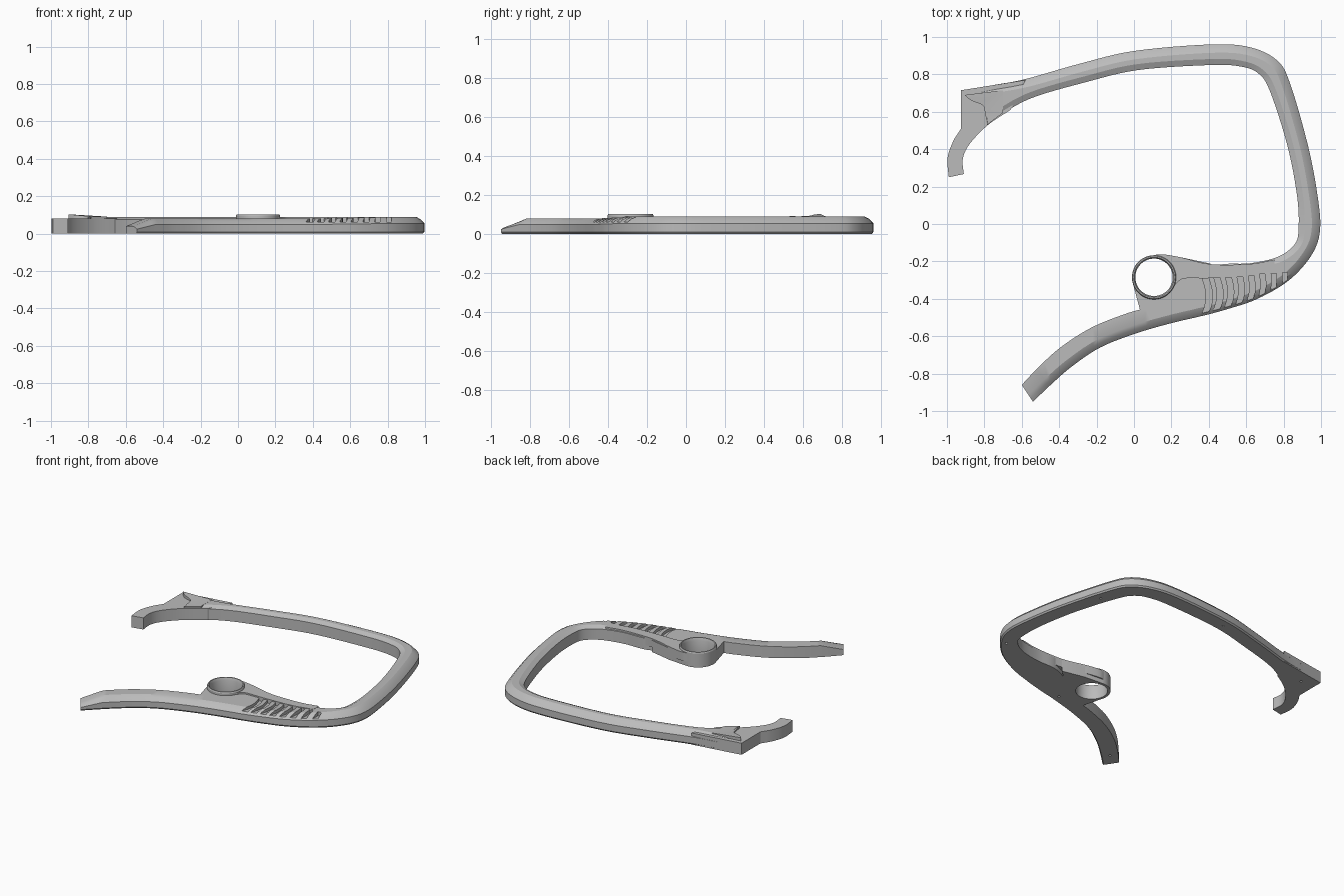
import bpy, bmesh, math
from mathutils import Vector

cube = bpy.data.objects.get("Cube")
if cube:
    bpy.data.objects.remove(cube, do_unlink=True)

grey = bpy.data.materials.new("plain_grey")
grey.use_nodes = True
grey.diffuse_color = (0.5, 0.5, 0.5, 1)
grey.node_tree.nodes["Principled BSDF"].inputs["Base Color"].default_value = grey.diffuse_color


def finish(name, bm):
    """Turn a bmesh into a named grey object."""
    bmesh.ops.recalc_face_normals(bm, faces=bm.faces)
    mesh = bpy.data.meshes.new(name)
    bm.to_mesh(mesh)
    bm.free()
    mesh.materials.append(grey)
    obj = bpy.data.objects.new(name, mesh)
    bpy.context.collection.objects.link(obj)
    return obj


def smooth_path(points, steps=6):
    """Catmull-Rom curve through points of any dimension."""
    pts = [Vector(p) for p in points]
    pts = [pts[0] * 2 - pts[1]] + pts + [pts[-1] * 2 - pts[-2]]
    out = []
    for a, b, c, d in zip(pts, pts[1:], pts[2:], pts[3:]):
        for i in range(steps):
            t = i / steps
            out.append(b + (c - a) * (t / 2) + (a * 2 - b * 5 + c * 4 - d) * (t * t / 2)
                       + (b * 3 - a - c * 3 + d) * (t ** 3 / 2))
    return out + [pts[-2]]


def prism(name, outline, top, bottom=0.0):
    """Extrude an outline; top is a height or a function of x and y."""
    height = top if callable(top) else lambda x, y: top
    bm = bmesh.new()
    low = [bm.verts.new((p[0], p[1], bottom)) for p in outline]
    high = [bm.verts.new((p[0], p[1], height(p[0], p[1]))) for p in outline]
    bm.faces.new(low)
    bm.faces.new(high)
    for i in range(len(low)):
        j = (i + 1) % len(low)
        bm.faces.new((low[i], low[j], high[j], high[i]))
    bmesh.ops.triangulate(bm, faces=[f for f in bm.faces if len(f.verts) > 4])
    return finish(name, bm)


def circle(x, y, radius, count=48):
    return [(x + radius * math.cos(i * math.tau / count),
             y + radius * math.sin(i * math.tau / count)) for i in range(count)]


def cut(obj, cutters):
    for cutter in cutters:
        cutter.hide_render = True
        mod = obj.modifiers.new("cut", "BOOLEAN")
        mod.operation = "DIFFERENCE"
        mod.solver = "EXACT"
        mod.object = cutter
        bpy.context.view_layer.objects.active = obj
        bpy.ops.object.modifier_apply(modifier=mod.name)


def soften(obj, degrees=25):
    bpy.ops.object.select_all(action="DESELECT")
    obj.select_set(True)
    bpy.context.view_layer.objects.active = obj
    bpy.ops.object.shade_smooth_by_angle(angle=math.radians(degrees))


def section(outer, inner, top):
    """Cross-section of the frame, from the outer foot to the inner foot."""
    across = (inner - outer).normalized()
    scale = top / 0.09
    round_in = max(0, min(1, (top - 0.08) / 0.01))
    rows = [(outer, 0.008, 0), (outer, 0, 0.01), (outer, 0, 0.055 * scale),
            (outer, 0.022, 0.078 * scale), (outer, 0.045, top),
            (inner, -0.03 * round_in - 0.002, top),
            (inner, 0, top - 0.014 * round_in - 0.001), (inner, 0, 0)]
    return [(*(base + across * inset), z) for base, inset, z in rows]


# Frame: outer edge, inner edge and height at each station
stations = [
    (-.54, -.95, -.6, -.86, .04), (-.44, -.855, -.5, -.755, .08),
    (-.33, -.76, -.38, -.65, .08), (-.18, -.66, -.22, -.55, .08),
    (.01, -.585, -.03, -.475, .08), (.2, -.53, .15, -.42, .08),
    (.37, -.49, .3, -.3, .08), (.5, -.455, .45, -.22, .082),
    (.66, -.4, .62, -.21, .085), (.83, -.3, .77, -.175, .09),
    (.95, -.165, .86, -.107, .09), (.995, -.03, .88, -.02, .09),
    (.98, .16, .872, .15, .09), (.93, .42, .82, .42, .09),
    (.835, .75, .727, .71, .09), (.765, .875, .665, .805, .09),
    (.62, .945, .57, .842, .09), (.41, .96, .41, .85, .09),
    (0, .925, .02, .823, .09), (-.29, .857, -.27, .755, .09),
    (-.58, .775, -.53, .68, .09), (-.74, .745, -.68, .605, .09),
    (-.82, .73, -.785, .53, .09)]
flat_path = smooth_path([s[:4] for s in stations])
bm = bmesh.new()
rings = []
for i, p in enumerate(flat_path):
    k = min(i // 6, len(stations) - 2)
    t = i / 6 - k
    top = stations[k][4] * (1 - t) + stations[k + 1][4] * t
    rings.append([bm.verts.new(v) for v in section(Vector(p[:2]), Vector(p[2:]), top)])
for a, b in zip(rings, rings[1:]):
    for i in range(len(a)):
        j = (i + 1) % len(a)
        bm.faces.new((a[i], a[j], b[j], b[i]))
bm.faces.new(rings[0])
bm.faces.new(rings[-1])
frame = finish("frame", bm)

# Curved grip grooves and small holes underneath
cutters = []
for i in range(8):
    f = i / 7
    x, y = 0.365 + 0.43 * f, -0.29 + 0.03 * f
    drop, bow, width = 0.24 - 0.09 * f, 0.035 - 0.025 * f, 0.034 - 0.008 * f
    side = [(x + bow * math.sin(math.pi * t / 8) - 0.03 * t / 8, y - drop * t / 8)
            for t in range(9)]
    outline = side + [(u + width, v) for u, v in reversed(side)]
    cutters.append(prism("groove_cutter", outline, 0.2, 0.062))
for x, y in [(-.5, -.83), (.22, -.47), (.9, -.17), (.81, .64), (0, .87), (-.7, .66)]:
    cutters.append(prism("hole_cutter", circle(x, y, 0.008, 12), 0.02, -0.05))
cut(frame, cutters)

# Hub: low base, raised web and a hollow collar
hub = (0.107, -0.285)
base = prism("hub_base", [(-.008, -.31), (.035, -.47), (.2, -.47), (.34, -.36),
                          (.36, -.26), (.41, -.212), (.25, -.178), (.12, -.168)], 0.08)
lower = smooth_path([(.75, -.25), (.6, -.28), (.4, -.29), (.28, -.29), (.24, -.305), (.2, -.35)], 4)
upper = smooth_path([(.1, -.168), (.15, -.162), (.25, -.178), (.41, -.215), (.62, -.214), (.75, -.19)], 4)
web = prism("hub_web", upper + lower, 0.09, 0.03)
bore = prism("bore_cutter", circle(*hub, 0.108), 0.3, -0.1)
for part in (base, web):
    cut(part, [bore])

bm = bmesh.new()
profile = [(.1, 0), (.118, 0), (.118, .096), (.114, .103), (.107, .103), (.1, .085)]
loops = [[bm.verts.new((x, y, z)) for x, y in circle(*hub, r)] for r, z in profile]
for a, b in zip(loops, loops[1:] + loops[:1]):
    for i in range(len(a)):
        j = (i + 1) % len(a)
        bm.faces.new((a[i], a[j], b[j], b[i]))
collar = finish("hub_collar", bm)

# End plate with its hook, and the raised lip where the frame meets it
hook_out = smooth_path([(-.925, .51), (-.968, .44), (-.997, .35), (-.99, .25)], 5)
hook_in = smooth_path([(-.91, .267), (-.915, .35), (-.877, .43), (-.78, .53), (-.66, .61)], 5)
plate = prism("end_plate", [(-.58, .77), (-.925, .715)] + hook_out + hook_in, 0.08)
lip_edge = smooth_path([(-.905, .69), (-.87, .66), (-.81, .635), (-.782, .59), (-.785, .53)], 5)
lip = prism("end_lip", lip_edge + [(-.7, .595), (-.7, .715)],
            lambda x, y: 0.091 + 0.012 * max(0, min(1, (-x - 0.78) / 0.12)), 0.05)
hole = prism("hole_cutter", circle(-.82, .65, 0.008, 12), 0.02, -0.05)
cut(plate, [hole])

for cutter in cutters + [bore, hole]:
    bpy.data.objects.remove(cutter, do_unlink=True)
for part in (frame, base, web, collar, plate, lip):
    soften(part)
